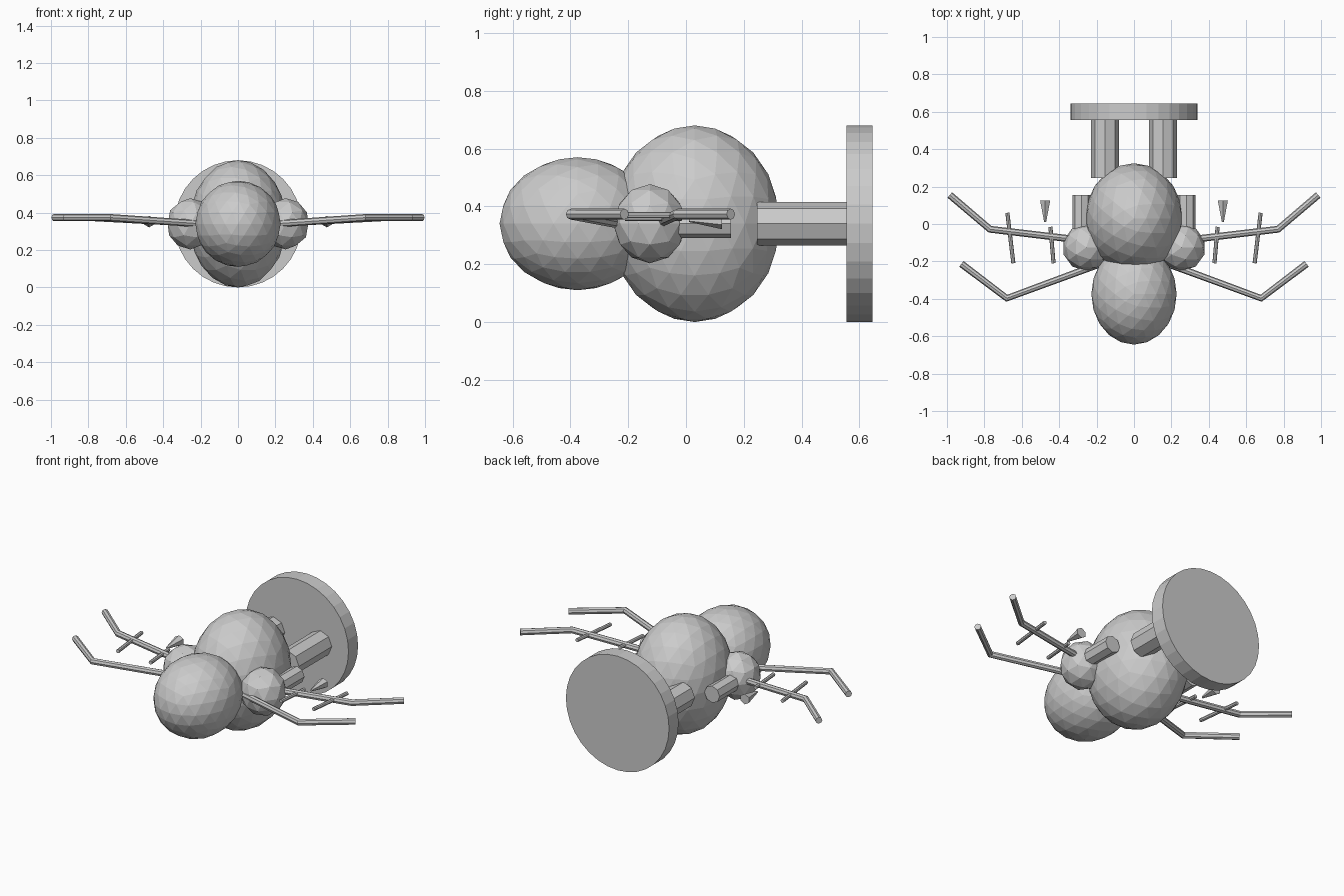
import bpy
from math import radians

if "Cube" in bpy.data.objects:
    bpy.data.objects.remove(bpy.data.objects["Cube"])

Z = 0.34  # height of the body axis


def ball(name, loc, radii, subdiv):
    bpy.ops.mesh.primitive_ico_sphere_add(subdivisions=subdiv, radius=1, location=loc)
    ob = bpy.context.object
    ob.name = name
    ob.scale = radii


def rod_y(name, x, z, y0, y1, r0, r1, sides):
    """Cylinder or cone along y, radius r0 at y0 and r1 at y1."""
    bpy.ops.mesh.primitive_cone_add(vertices=sides, radius1=r1, radius2=r0, depth=y1 - y0,
                                    location=(x, (y0 + y1) / 2, z),
                                    rotation=(radians(90), 0, 0))
    bpy.context.object.name = name


def tube(name, points, r):
    """Eight-sided bent rod through the points."""
    cu = bpy.data.curves.new(name, 'CURVE')
    cu.dimensions = '3D'
    cu.bevel_depth = r
    cu.bevel_resolution = 2
    cu.use_fill_caps = True
    sp = cu.splines.new('POLY')
    sp.points.add(len(points) - 1)
    for p, co in zip(sp.points, points):
        p.co = (*co, 1)
    sp.use_smooth = False
    ob = bpy.data.objects.new(name, cu)
    bpy.context.collection.objects.link(ob)
    bpy.ops.object.select_all(action='DESELECT')
    ob.select_set(True)
    bpy.context.view_layer.objects.active = ob
    bpy.ops.object.convert(target='MESH')


# Main masses
ball("body", (0, 0.03, Z), (0.26, 0.295, 0.34), 3)
ball("head", (0, -0.375, Z), (0.228, 0.27, 0.23), 3)

# Base disc behind the body
rod_y("base_disc", 0, Z, 0.555, 0.645, Z, Z, 32)

for side, s in (("right", 1), ("left", -1)):
    ball(f"shoulder_{side}", (s * 0.255, -0.125, Z), (0.127, 0.127, 0.137), 2)
    # Struts to the disc and the short stub behind each shoulder
    rod_y(f"strut_{side}", s * 0.155, Z, 0.245, 0.56, 0.075, 0.075, 8)
    rod_y(f"stub_{side}", s * 0.28, Z, -0.05, 0.155, 0.05, 0.05, 8)
    # Bent branches
    tube(f"front_branch_{side}",
         [(s * 0.20, -0.22, 0.34), (s * 0.68, -0.397, 0.373), (s * 0.923, -0.213, 0.373)], 0.019)
    tube(f"rear_branch_{side}",
         [(s * 0.25, -0.09, 0.345), (s * 0.77, -0.028, 0.373), (s * 0.985, 0.155, 0.373)], 0.019)
    # Cross twigs on the rear branch
    tube(f"outer_twig_{side}", [(s * 0.677, 0.06, 0.37), (s * 0.645, -0.21, 0.37)], 0.011)
    tube(f"inner_twig_{side}", [(s * 0.447, -0.015, 0.36), (s * 0.43, -0.21, 0.36)], 0.011)
    # Loose small cone
    rod_y(f"small_cone_{side}", s * 0.475, 0.352, 0.01, 0.125, 0.006, 0.031, 6)
